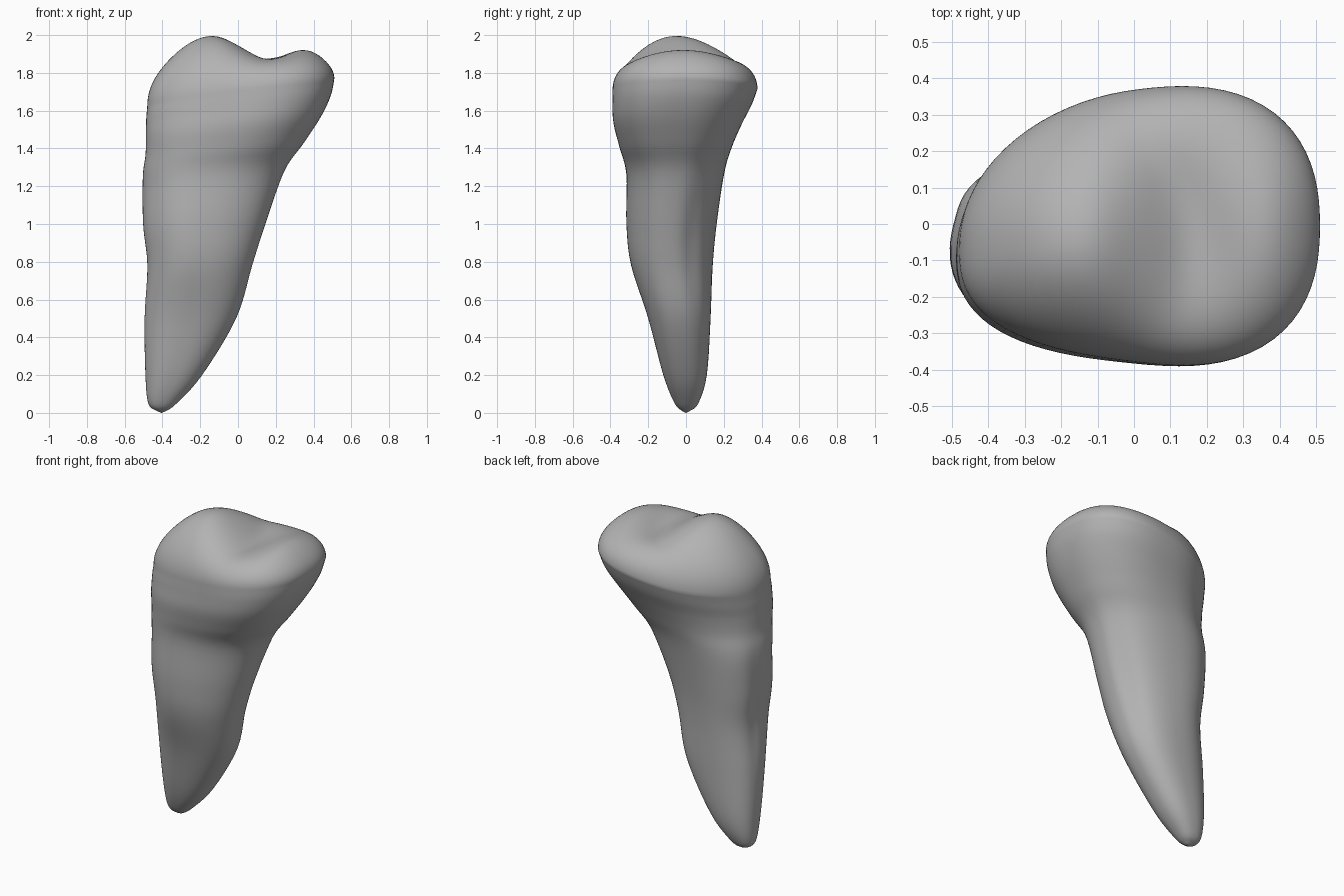
import bpy
import bmesh
from math import cos, sin, pi, exp, sqrt

cube = bpy.data.objects.get("Cube")
if cube:
    bpy.data.objects.remove(cube, do_unlink=True)

SEGMENTS = 80
RINGS_PER_STATION = 5
DOME_RINGS = 30

# Stations up the tooth: height, x range, y range, egg skew towards +x
STATIONS = [
    (0.01, -.43, -.38, -.02, .02, 0),
    (0.05, -.475, -.325, -.06, .065, 0),
    (0.2, -.49, -.19, -.12, .11, 0),
    (0.5, -.495, -.01, -.2, .13, 0),
    (0.78, -.482, .075, -.29, .14, -.08),
    (1.0, -.505, .145, -.315, .16, -.1),
    (1.26, -.505, .24, -.315, .2, -.05),
    (1.4, -.49, .35, -.35, .24, .06),
    (1.52, -.488, .44, -.378, .29, .13),
    (1.62, -.486, .493, -.382, .34, .16),
    (1.7, -.48, .51, -.38, .37, .16),
]


def bump(x, y, cx, cy, rx, ry):
    return exp(-((x - cx) / rx) ** 2 - ((y - cy) / ry) ** 2)


def catmull(a, b, c, d, t):
    return 0.5 * (2 * b + (c - a) * t + (2 * a - 5 * b + 4 * c - d) * t * t
                  + (3 * b - a - 3 * c + d) * t ** 3)


def sample(position):
    """Smoothly interpolated station."""
    last = len(STATIONS) - 1
    i = min(int(position), last - 1)
    picks = [STATIONS[max(0, min(last, i + k))] for k in (-1, 0, 1, 2)]
    return [catmull(*values, position - i) for values in zip(*picks)]


def outline(station):
    """Egg-shaped, slightly squared section with long hollows in the root."""
    z, x0, x1, y0, y1, skew = station
    crown = max(0, min(1, (z - 1.2) / 0.45))
    root = bump(z, 0, 0.9, 0, 0.35, 1)
    points = []
    for s in range(SEGMENTS):
        t = 2 * pi * s / SEGMENTS
        c, n = cos(t), sin(t)
        round_off = (abs(c) ** 2.35 + abs(n) ** 2.35) ** (-1 / 2.35)
        hollow = (0.04 * bump(t, 0, 2.85, 0, 0.2, 1)
                  + 0.07 * bump(t, 0, 3.9, 0, 0.45, 1)
                  + 0.05 * bump(t, 0, 0.55, 0, 0.25, 1))
        size = round_off * (1 - root * hollow)
        x = (x0 + x1) / 2 + (x1 - x0) / 2 * c * size
        y = (y0 + y1) / 2 + (y1 - y0) / 2 * n * size * (1 + skew * c)
        y -= 0.07 * crown * max(0, -c) ** 2
        points.append((x, y, z + 0.07 * crown * c))
    return points


def chewing_height(x, y):
    """Tall cusp, low ridge and the curved valley between them."""
    valley_x = 0.16 - 1.2 * (y + 0.08) ** 2
    cusp_width = 0.27 if x < -.15 else 0.2
    return (1.875 + 0.125 * bump(x, y, -.15, -.06, cusp_width, .3)
            + 0.055 * bump(x, y, .37, -.02, .14, .28)
            - 0.022 * bump(x, y, valley_x, 0, .09, .25))


def skin(bm, lower, upper):
    for s in range(SEGMENTS):
        n = (s + 1) % SEGMENTS
        bm.faces.new((lower[s], lower[n], upper[n], upper[s]))


# Root and crown walls
bm = bmesh.new()
rings = []
count = (len(STATIONS) - 1) * RINGS_PER_STATION
for r in range(count + 1):
    rings.append(outline(sample(r / RINGS_PER_STATION)))

# Chewing surface, rounding over from the widest ring
rim = rings[-1]
for r in range(1, DOME_RINGS):
    s = cos(pi / 2 * r / DOME_RINGS)
    ring = []
    for i, (x, y, z) in enumerate(rim):
        c = cos(2 * pi * i / SEGMENTS)
        fullness = 3.8 + 1.2 * c + 0.8 * c * c
        px, py = 0.02 + (x - 0.02) * s, y * s
        rise = sqrt(1 - s ** fullness)
        ring.append((px, py, z + (chewing_height(px, py) - z) * rise))
    rings.append(ring)

loops = [[bm.verts.new(p) for p in ring] for ring in rings]
for lower, upper in zip(loops, loops[1:]):
    skin(bm, lower, upper)

# Root tip and middle of the chewing surface
tip = bm.verts.new((-.405, 0, 0))
top = bm.verts.new((0.02, 0, chewing_height(0.02, 0)))
for s in range(SEGMENTS):
    n = (s + 1) % SEGMENTS
    bm.faces.new((loops[0][n], loops[0][s], tip))
    bm.faces.new((loops[-1][s], loops[-1][n], top))
bmesh.ops.recalc_face_normals(bm, faces=bm.faces)

mesh = bpy.data.meshes.new("tooth")
bm.to_mesh(mesh)
bm.free()
tooth = bpy.data.objects.new("tooth", mesh)
bpy.context.collection.objects.link(tooth)

# Plain grey material
grey = bpy.data.materials.new("plain grey")
grey.use_nodes = True
colour = (0.45, 0.45, 0.45, 1)
grey.diffuse_color = colour
grey.node_tree.nodes["Principled BSDF"].inputs["Base Color"].default_value = colour
mesh.materials.append(grey)

for face in mesh.polygons:
    face.use_smooth = True
